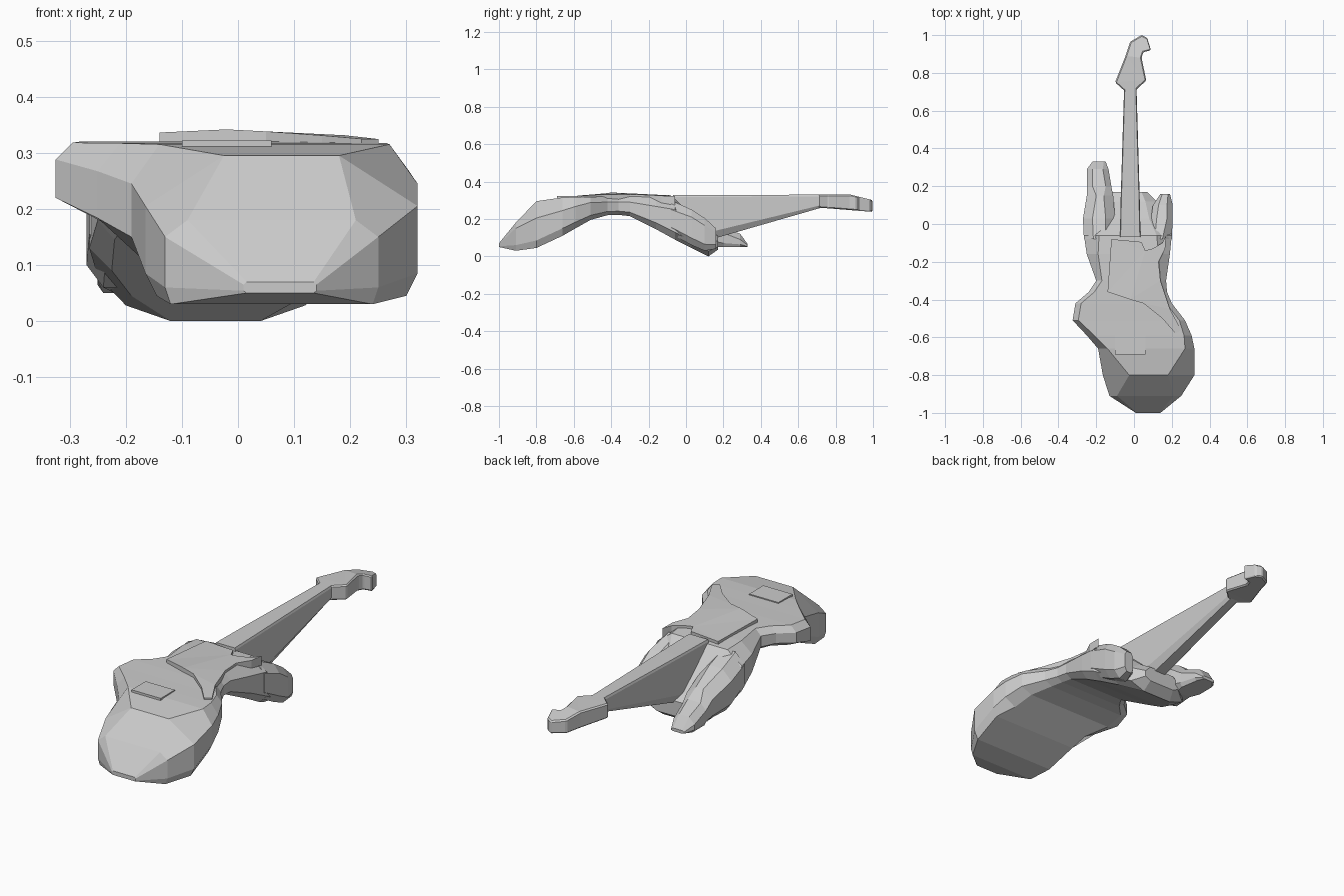
import bpy, bmesh


def finish(name, bm):
    bmesh.ops.recalc_face_normals(bm, faces=bm.faces)
    mesh = bpy.data.meshes.new(name)
    bm.to_mesh(mesh)
    bm.free()
    obj = bpy.data.objects.new(name, mesh)
    bpy.context.collection.objects.link(obj)
    return obj


def loft(name, stations):
    """Octagonal sections: y, left, right, top, bottom, top inset, top drop, bottom inset."""
    bm = bmesh.new()
    rings = []
    for y, l, r, t, b, i, d, k in stations:
        e = min(0.04, (t - b) * 0.2)
        pts = [(l, t - d), (l + i, t), (r - i, t), (r, t - d),
               (r, b + e), (r - k, b), (l + k, b), (l, b + e)]
        rings.append([bm.verts.new((x, y, z)) for x, z in pts])
    for p, q in zip(rings, rings[1:]):
        for n in range(8):
            m = (n + 1) % 8
            bm.faces.new((p[n], p[m], q[m], q[n]))
    bm.faces.new(rings[0])
    bm.faces.new(rings[-1])
    return finish(name, bm)


def plate(name, outline, top, bottom):
    """Flat outline with top and bottom heights given as functions of x and y."""
    bm = bmesh.new()
    up = [bm.verts.new((x, y, top(x, y))) for x, y in outline]
    low = [bm.verts.new((x, y, bottom(x, y))) for x, y in outline]
    n = len(outline)
    for a in range(n):
        b = (a + 1) % n
        bm.faces.new((up[a], up[b], low[b], low[a]))
    caps = [bm.faces.new(up), bm.faces.new(low)]
    bmesh.ops.triangulate(bm, faces=caps)
    return finish(name, bm)


# Bent body, drooping to the ground at both ends
loft("body", [
    (-1.00, 0.01, 0.14, 0.07, 0.05, 0.005, 0.005, 0.005),
    (-0.91, -0.13, 0.25, 0.18, 0.03, 0.04, 0.03, 0.01),
    (-0.80, -0.165, 0.32, 0.295, 0.045, 0.14, 0.09, 0.02),
    (-0.66, -0.19, 0.32, 0.315, 0.11, 0.05, 0.07, 0.02),
    (-0.59, -0.25, 0.305, 0.317, 0.15, 0.04, 0.05, 0.06),
    (-0.51, -0.325, 0.27, 0.318, 0.195, 0.03, 0.03, 0.06),
    (-0.42, -0.31, 0.20, 0.32, 0.22, 0.03, 0.03, 0.04),
    (-0.36, -0.24, 0.175, 0.32, 0.222, 0.03, 0.03, 0.03),
    (-0.30, -0.20, 0.17, 0.32, 0.215, 0.03, 0.03, 0.03),
    (-0.16, -0.25, 0.19, 0.317, 0.145, 0.06, 0.05, 0.03),
    (-0.06, -0.265, 0.20, 0.31, 0.09, 0.08, 0.06, 0.04),
    (0.03, -0.25, 0.18, 0.22, 0.045, 0.10, 0.05, 0.06),
    (0.12, -0.20, 0.12, 0.14, 0.0, 0.06, 0.04, 0.08),
    (0.17, -0.13, 0.07, 0.11, 0.035, 0.03, 0.03, 0.03)])

# Two unequal horns
loft("left_horn", [
    (-0.08, -0.265, -0.10, 0.30, 0.12, 0.05, 0.05, 0.03),
    (0.03, -0.27, -0.10, 0.26, 0.06, 0.05, 0.05, 0.03),
    (0.15, -0.25, -0.11, 0.20, 0.05, 0.05, 0.04, 0.03),
    (0.20, -0.25, -0.12, 0.155, 0.05, 0.03, 0.03, 0.01),
    (0.29, -0.25, -0.135, 0.12, 0.05, 0.03, 0.03, 0.01),
    (0.33, -0.22, -0.15, 0.065, 0.05, 0.01, 0.005, 0.01)])
loft("right_horn", [
    (-0.08, 0.06, 0.20, 0.30, 0.12, 0.05, 0.05, 0.03),
    (0.03, 0.09, 0.205, 0.25, 0.06, 0.03, 0.04, 0.03),
    (0.10, 0.10, 0.205, 0.205, 0.03, 0.03, 0.04, 0.03),
    (0.16, 0.14, 0.19, 0.15, 0.04, 0.01, 0.02, 0.01)])

# Tapering neck, deep at the body end
loft("neck", [
    (-0.07, -0.075, 0.035, 0.327, 0.12, 0.004, 0.01, 0.02),
    (0.15, -0.07, 0.03, 0.328, 0.095, 0.004, 0.01, 0.02),
    (0.73, -0.052, 0.013, 0.33, 0.262, 0.004, 0.01, 0.012)])

# Hooked headstock
head = plate("headstock", [
    (-0.05, 0.705), (-0.10, 0.75), (-0.045, 0.89), (-0.02, 0.965),
    (0.04, 1.0), (0.07, 0.985), (0.09, 0.92), (0.05, 0.91),
    (0.04, 0.88), (0.065, 0.76), (0.012, 0.71)],
    lambda x, y: 0.33 - max(0, y - 0.88) * 0.25,
    lambda x, y: 0.26 - max(0, y - 0.72) * 0.08)
bev = head.modifiers.new("edge", "BEVEL")
bev.width = 0.006
bev.segments = 1
bev.limit_method = "ANGLE"

# Raised pickguard with a slight hump
plate("pickguard", [
    (-0.12, -0.08), (0.04, -0.095), (0.06, -0.14), (0.10, -0.13),
    (0.15, -0.10), (0.17, -0.06), (0.165, -0.13), (0.13, -0.20),
    (0.14, -0.30), (0.19, -0.45), (0.25, -0.56), (0.22, -0.58),
    (0.15, -0.50), (0.05, -0.42), (-0.02, -0.40), (-0.14, -0.36)],
    lambda x, y: 0.342 - abs(y + 0.39) * 0.04 - abs(x + 0.02) * 0.04,
    lambda x, y: 0.26 if y > -0.2 else 0.30)

# Bridge plate
plate("bridge", [(-0.10, -0.69), (0.06, -0.69), (0.06, -0.58), (-0.10, -0.58)],
      lambda x, y: 0.322, lambda x, y: 0.30)
